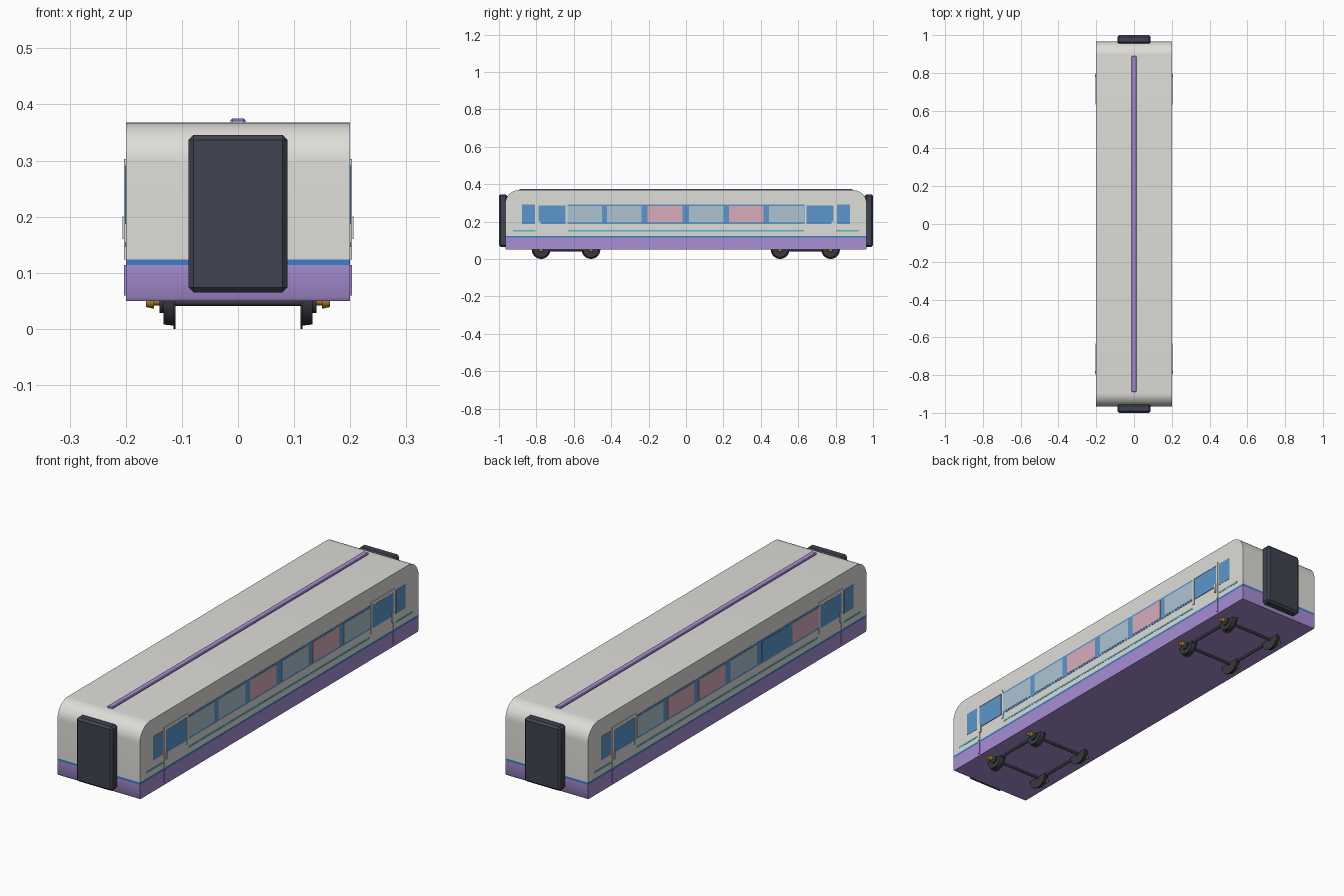
import bpy, bmesh, math
from mathutils import Matrix, Vector

cube = bpy.data.objects.get("Cube")
if cube:
    bpy.data.objects.remove(cube, do_unlink=True)


def material(name, rgb):
    linear = [(c / 255 / 12.92 if c < 11 else ((c / 255 + 0.055) / 1.055) ** 2.4) for c in rgb]
    m = bpy.data.materials.new(name)
    m.use_nodes = True
    m.diffuse_color = (*linear, 1)
    m.node_tree.nodes["Principled BSDF"].inputs["Base Color"].default_value = (*linear, 1)
    return m


WHITE = material("warm_white", (222, 221, 216))
PURPLE = material("lilac", (168, 142, 212))
STRIPE = material("stripe_blue", (62, 126, 200))
GLASS = material("window_blue", (92, 150, 204))
PALE = material("pale_pane", (172, 196, 210))
PINK = material("pink_pane", (216, 172, 188))
TEAL = material("teal", (85, 185, 195))
SLATE = material("slate", (64, 68, 80))
CHARCOAL = material("charcoal", (56, 58, 64))
GOLD = material("gold", (184, 138, 38))


def finish(name, bm, mats, smooth=False):
    bmesh.ops.recalc_face_normals(bm, faces=bm.faces[:])
    mesh = bpy.data.meshes.new(name)
    bm.to_mesh(mesh)
    bm.free()
    for m in mats:
        mesh.materials.append(m)
    ob = bpy.data.objects.new(name, mesh)
    bpy.context.collection.objects.link(ob)
    if smooth:
        bpy.ops.object.select_all(action="DESELECT")
        ob.select_set(True)
        bpy.context.view_layer.objects.active = ob
        bpy.ops.object.shade_smooth_by_angle(angle=math.radians(35))
    return ob


def box(name, mat, x, y, z, bevel=0):
    """Box from (low, high) ranges on each axis."""
    bm = bmesh.new()
    size = [b - a for a, b in (x, y, z)]
    mid = [(a + b) / 2 for a, b in (x, y, z)]
    bmesh.ops.create_cube(bm, size=1, matrix=Matrix.Translation(mid) @ Matrix.Diagonal((*size, 1)))
    if bevel:
        bmesh.ops.bevel(bm, geom=bm.edges[:], offset=bevel, segments=1, affect="EDGES")
    return finish(name, bm, [mat])


def rod(name, mat, start, end, radius, radius_end=None, sides=24):
    """Cylinder or cone between two points."""
    a, b = Vector(start), Vector(end)
    turn = (b - a).to_track_quat("Z", "Y").to_matrix().to_4x4()
    bm = bmesh.new()
    bmesh.ops.create_cone(bm, cap_ends=True, segments=sides, radius1=radius,
                          radius2=radius if radius_end is None else radius_end,
                          depth=(b - a).length, matrix=Matrix.Translation((a + b) / 2) @ turn)
    return finish(name, bm, [mat], True)


# Carriage shell: side profile with rounded roof ends, extruded across
END, TOP, BASE, HALF, R = 0.966, 0.368, 0.05, 0.2, 0.072
arc = [(END - R + R * math.cos(t), TOP - R + R * math.sin(t))
       for t in (math.pi / 2 * i / 10 for i in range(11))]
profile = [(END - 0.004, BASE), (END, BASE + 0.006)] + arc
profile += [(-y, z) for y, z in reversed(profile)]
bm = bmesh.new()
side = bm.faces.new([bm.verts.new((-HALF, y, z)) for y, z in profile])
extruded = bmesh.ops.extrude_face_region(bm, geom=[side])["geom"]
bmesh.ops.translate(bm, vec=(2 * HALF, 0, 0), verts=[v for v in extruded if isinstance(v, bmesh.types.BMVert)])
for level in (0.114, 0.124):
    bmesh.ops.bisect_plane(bm, geom=bm.verts[:] + bm.edges[:] + bm.faces[:],
                           plane_co=(0, 0, level), plane_no=(0, 0, 1))
for f in bm.faces:
    h = f.calc_center_median().z
    f.material_index = 1 if h < 0.114 else 2 if h < 0.124 else 0
finish("carriage_shell", bm, [WHITE, PURPLE, STRIPE], True)

# Roof strip with rounded ends
strip = box("roof_strip", PURPLE, (-0.013, 0.013), (-0.89, 0.89), (0.36, 0.375), 0.003)

# Gangway bellows on both ends
for s, label in ((-1, "front"), (1, "back")):
    box(label + "_gangway", SLATE, (-0.088, 0.088), sorted((s * 0.955, s)), (0.065, 0.346), 0.009)

# Side details
pane_starts = [-0.635, -0.422, -0.205, 0.015, 0.23, 0.445]
panes = {1: [PALE, PALE, PINK, PALE, PINK, PALE],
         -1: [PINK, GLASS, PALE, PINK, PINK, PALE]}
for sx, label in ((1, "left"), (-1, "right")):
    def plate(name, mat, y, z, out):
        return box(label + "_" + name, mat, sorted((sx * 0.197, sx * (HALF + out))), y, z)

    plate("window_band", GLASS, (-0.635, 0.635), (0.187, 0.291), 0.001)
    for i, (y, mat) in enumerate(zip(pane_starts, panes[sx])):
        plate(f"pane_{i + 1}", mat, (y, y + 0.185), (0.195, 0.283), 0.002)
    plate("teal_line_middle", TEAL, (-0.63, 0.63), (0.146, 0.154), 0.001)

    # Doors with their windows, posts and end lights at both ends
    for sy, end in ((-1, "front_"), (1, "back_")):
        def span(a, b):
            return sorted((sy * a, sy * b))

        plate(end + "teal_line", TEAL, span(0.805, 0.925), (0.146, 0.154), 0.001)
        plate(end + "end_window", GLASS, span(0.808, 0.876), (0.187, 0.291), 0.001)
        plate(end + "door_window", GLASS, span(0.645, 0.788), (0.187, 0.287), 0.0025)
        plate(end + "door_header", WHITE, span(0.635, 0.8), (0.288, 0.303), 0.003)
        plate(end + "door_outer_post", WHITE, span(0.79, 0.8), (0.124, 0.29), 0.003)
        plate(end + "door_outer_post_foot", PURPLE, span(0.79, 0.8), (0.06, 0.114), 0.003)
        plate(end + "door_inner_post", WHITE, span(0.633, 0.643), (0.165, 0.29), 0.003)
        plate(end + "door_handle", WHITE, span(0.778, 0.79), (0.16, 0.2), 0.006)

# Running gear: two four-wheel trucks
AXLE_Z = 0.05
for truck, axles in (("front", (-0.775, -0.508)), ("back", (0.503, 0.773))):
    for n, y in enumerate(axles):
        tag = f"{truck}_{n + 1}"
        rod(tag + "_axle", CHARCOAL, (-0.12, y, 0.047), (0.12, y, 0.047), 0.006, sides=12)
        for s, label in ((1, "left"), (-1, "right")):
            def part(name, mat, x0, x1, r, r_end=None):
                rod(f"{tag}_{label}_{name}", mat, (s * x0, y, AXLE_Z), (s * x1, y, AXLE_Z), r, r_end)

            part("wheel_flange", CHARCOAL, 0.111, 0.115, 0.05)
            part("wheel_tread", CHARCOAL, 0.115, 0.133, 0.044, 0.042)
            part("axle_box", CHARCOAL, 0.133, 0.14, 0.022)
            part("hub_stem", GOLD, 0.14, 0.152, 0.008)
            part("hub_cap", GOLD, 0.15, 0.164, 0.014, 0.011)
    for s, label in ((1, "left"), (-1, "right")):
        rod(f"{truck}_{label}_side_rod", CHARCOAL, (s * 0.124, axles[0], 0.047),
            (s * 0.124, axles[1], 0.047), 0.006, sides=12)
